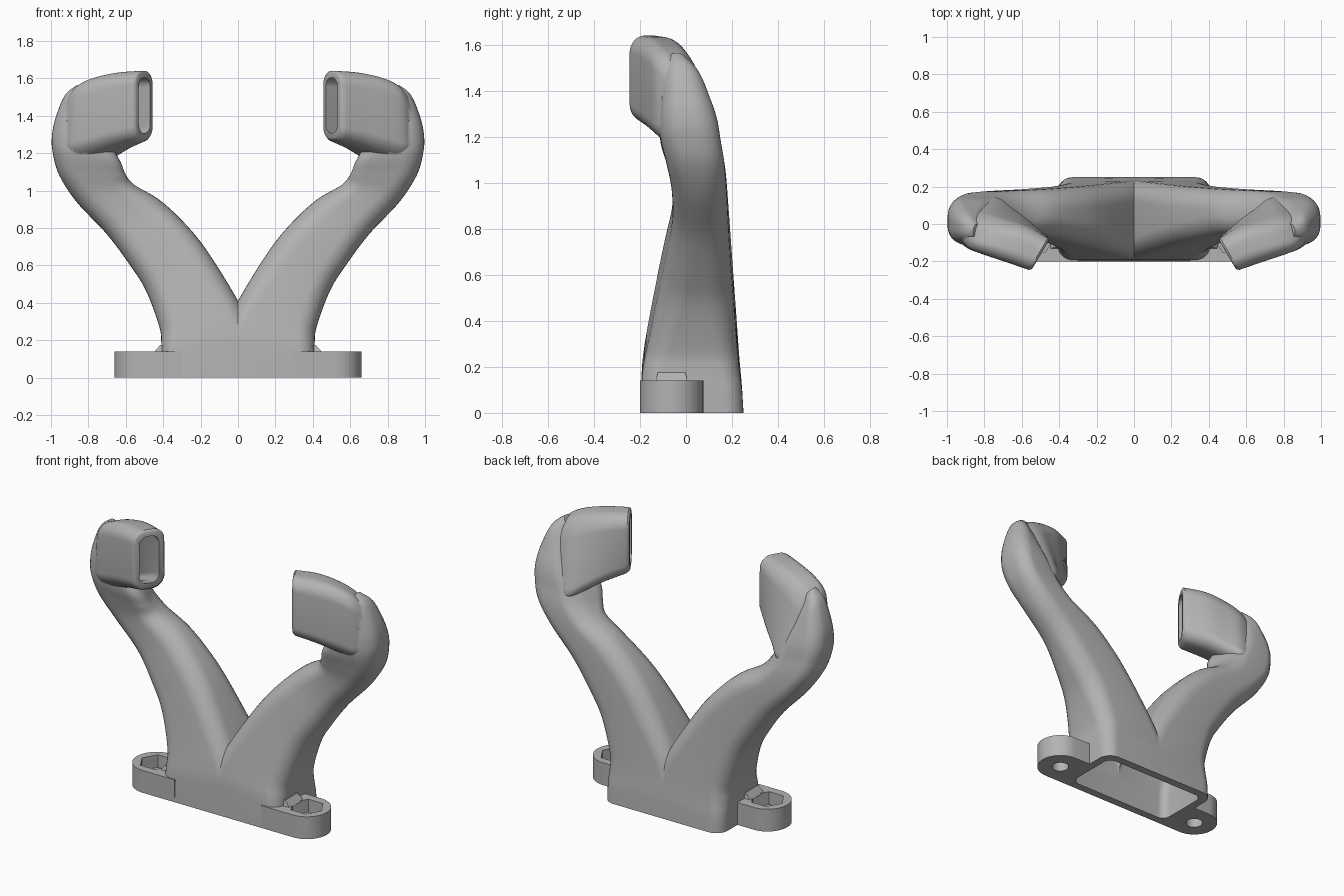
import bpy, bmesh, math
from mathutils import Vector

if "Cube" in bpy.data.objects:
    bpy.data.objects.remove(bpy.data.objects["Cube"], do_unlink=True)

grey = bpy.data.materials.new("duct_grey")
grey.use_nodes = True
colour = (0.45, 0.45, 0.45, 1)
grey.diffuse_color = colour
grey.node_tree.nodes["Principled BSDF"].inputs["Base Color"].default_value = colour


def make_object(name, bm):
    bmesh.ops.recalc_face_normals(bm, faces=bm.faces)
    mesh = bpy.data.meshes.new(name)
    bm.to_mesh(mesh)
    bm.free()
    mesh.materials.append(grey)
    ob = bpy.data.objects.new(name, mesh)
    bpy.context.collection.objects.link(ob)
    return ob


def activate(ob):
    bpy.ops.object.select_all(action="DESELECT")
    ob.select_set(True)
    bpy.context.view_layer.objects.active = ob


def apply_modifier(ob, kind, **settings):
    mod = ob.modifiers.new(kind.title(), kind)
    for key, value in settings.items():
        setattr(mod, key, value)
    activate(ob)
    bpy.ops.object.modifier_apply(modifier=mod.name)


def combine(ob, operation, other):
    other.hide_render = True
    apply_modifier(ob, "BOOLEAN", operation=operation, solver="EXACT", object=other)
    bpy.data.objects.remove(other, do_unlink=True)


def finish(ob, angle=35):
    apply_modifier(ob, "MIRROR", use_clip=True, merge_threshold=0.0005)
    activate(ob)
    bpy.ops.object.shade_smooth_by_angle(angle=math.radians(angle))


def loft(name, rings):
    """Closed solid through a list of equal rings."""
    bm = bmesh.new()
    loops = [[bm.verts.new(p) for p in ring] for ring in rings]
    bm.faces.new(loops[0])
    bm.faces.new(loops[-1])
    for low, high in zip(loops, loops[1:]):
        for j in range(len(low)):
            k = (j + 1) % len(low)
            bm.faces.new((low[j], low[k], high[k], high[j]))
    return make_object(name, bm)


def prism(name, outline, z0, z1):
    return loft(name, [[(x, y, z) for x, y in outline] for z in (z0, z1)])


def arc(cx, cy, r, start, end, steps):
    angles = [math.radians(start + (end - start) * i / steps) for i in range(steps + 1)]
    return [(cx + r * math.cos(a), cy + r * math.sin(a)) for a in angles]


def spline(keys, steps=6):
    out = []
    for i in range(len(keys) - 1):
        a, b, c = keys[max(i - 1, 0)], keys[i], keys[i + 1]
        d = keys[min(i + 2, len(keys) - 1)]
        for s in range(steps):
            t = s / steps
            out.append([q + t / 2 * (r - p + t * (2 * p - 5 * q + 4 * r - w + t * (3 * (q - r) + w - p)))
                        for p, q, r, w in zip(a, b, c, d)])
    return out + [list(keys[-1])]


def section(key, inset=0.0, shift=Vector()):
    """Four-cornered ring with rounded corners."""
    inner_f, inner_b, outer_f, outer_b = (Vector(key[i:i + 3]) for i in (0, 3, 6, 9))
    hu = (outer_f + outer_b - inner_f - inner_b).length / 4
    hv = (inner_b + outer_b - inner_f - outer_f).length / 4
    ku, kv = hu - inset, hv - inset
    r = min(max(key[12] - inset, .05), ku * .95, kv * .95)
    ring = []
    for q, (su, sv) in enumerate([(1, 1), (-1, 1), (-1, -1), (1, -1)]):
        for u, v in arc(su * (ku - r), sv * (kv - r), r, 90 * q, 90 * q + 90, 8):
            s, t = (u / hu + 1) / 2, (v / hv + 1) / 2
            ring.append(inner_f.lerp(inner_b, t).lerp(outer_f.lerp(outer_b, t), s) + shift)
    return ring


# Arm sections: inner x, z; outer x, z; front y, back y; inner back skew; corner radius
ARM = [
    (-.20, 0, .41, 0, -.2, .25, 0, .08),
    (-.12, .12, .41, .10, -.195, .243, 0, .08),
    (-.07, .25, .41, .18, -.188, .232, 0, .09),
    (0, .41, .42, .27, -.166, .222, 0, .1),
    (.16, .67, .49, .46, -.121, .205, 0, .11),
    (.28, .82, .57, .59, -.091, .195, 0, .11),
    (.42, .95, .70, .765, -.061, .185, 0, .11),
    (.54, 1.03, .86, .935, -.062, .177, .03, .11),
    (.575, 1.09, .955, 1.08, -.085, .167, .08, .1),
    (.60, 1.16, .99, 1.20, -.11, .15, .1, .1),
    (.66, 1.25, .995, 1.29, -.115, .135, .08, .1),
    (.72, 1.33, .975, 1.39, -.11, .105, .05, .09),
    (.76, 1.40, .925, 1.51, -.10, .06, .03, .07),
    (.78, 1.47, .86, 1.565, -.08, 0, 0, .04),
]
# Head sections: lower front, lower back, top front, top back corners; corner radius
HEAD = [
    (.55, -.25, 1.27, .45, -.08, 1.27, .55, -.25, 1.64, .45, -.08, 1.64, .075),
    (.68, -.205, 1.235, .56, .03, 1.21, .68, -.205, 1.63, .58, -.02, 1.63, .085),
    (.80, -.165, 1.20, .64, .10, 1.15, .80, -.165, 1.605, .70, .01, 1.60, .09),
    (.90, -.125, 1.175, .72, .165, 1.10, .88, -.13, 1.565, .80, .03, 1.555, .09),
    (.96, -.07, 1.20, .84, .14, 1.13, .93, -.06, 1.50, .88, .03, 1.49, .08),
]
arm_keys = [(ax, yf, az, ax + skew, yb, az, bx, yf, bz, bx, yb, bz, r)
            for ax, az, bx, bz, yf, yb, skew, r in ARM]
arm_path, head_path = spline(arm_keys), spline(HEAD)
outward = Vector((-.86, -.5, 0))

# Outer skin: arm and head joined, with a softened lip on the mouth
duct = loft("twin_duct", [section(k) for k in arm_path])
lip = [section(HEAD[0], inset, outward * push) for inset, push in
       [(.014, 0), (.004, -.005), (0, -.012)]]
combine(duct, "UNION", loft("head", lip + [section(k) for k in head_path[1:]]))

# Air passage: open below the base and through the mouth
arm_void = [section(k, .05) for k in spline(arm_keys[:-3])]
arm_void.insert(0, section(arm_keys[0], .05, Vector((0, 0, -.1))))
combine(duct, "DIFFERENCE", loft("arm_void", arm_void))
head_void = [section(k, .038) for k in spline(HEAD[:-1])]
head_void.insert(0, section(HEAD[0], .038, outward * .1))
combine(duct, "DIFFERENCE", loft("head_void", head_void))

# Keep one half and mirror it
bm = bmesh.new()
bm.from_mesh(duct.data)
bmesh.ops.bisect_plane(bm, geom=bm.verts[:] + bm.edges[:] + bm.faces[:], dist=.00001,
                       plane_co=(0, 0, 0), plane_no=(1, 0, 0), clear_inner=True)
bm.to_mesh(duct.data)
bm.free()
finish(duct, 40)

# Mounting ears with a screw hole and a hexagonal nut pocket
HX, HY, EAR = .5225, -.0625, .1375
outline = [(.3, -.2)] + arc(HX, HY, EAR, -90, 90, 24) + [(.37, .075), (.37, -.16), (.3, -.16)]
ears = prism("mounting_ears", outline, 0, .14)
combine(ears, "DIFFERENCE", prism("nut_pocket", arc(HX, HY, .1, 0, 300, 5), .06, .3))
combine(ears, "DIFFERENCE", prism("screw_hole", arc(HX, HY, .05, 0, 345, 23), -.1, .2))
finish(ears, 30)

# Small sloped shoulders between the duct wall and each ear
bm = bmesh.new()
bmesh.ops.create_cube(bm, size=1)
for v in bm.verts:
    top = v.co.z > 0
    outer = v.co.x > 0
    v.co = ((.415 if top else .45) if outer else .37,
            HY + math.copysign(.06 if top else .07, v.co.y), .175 if top else .135)
finish(make_object("ear_shoulders", bm), 20)
